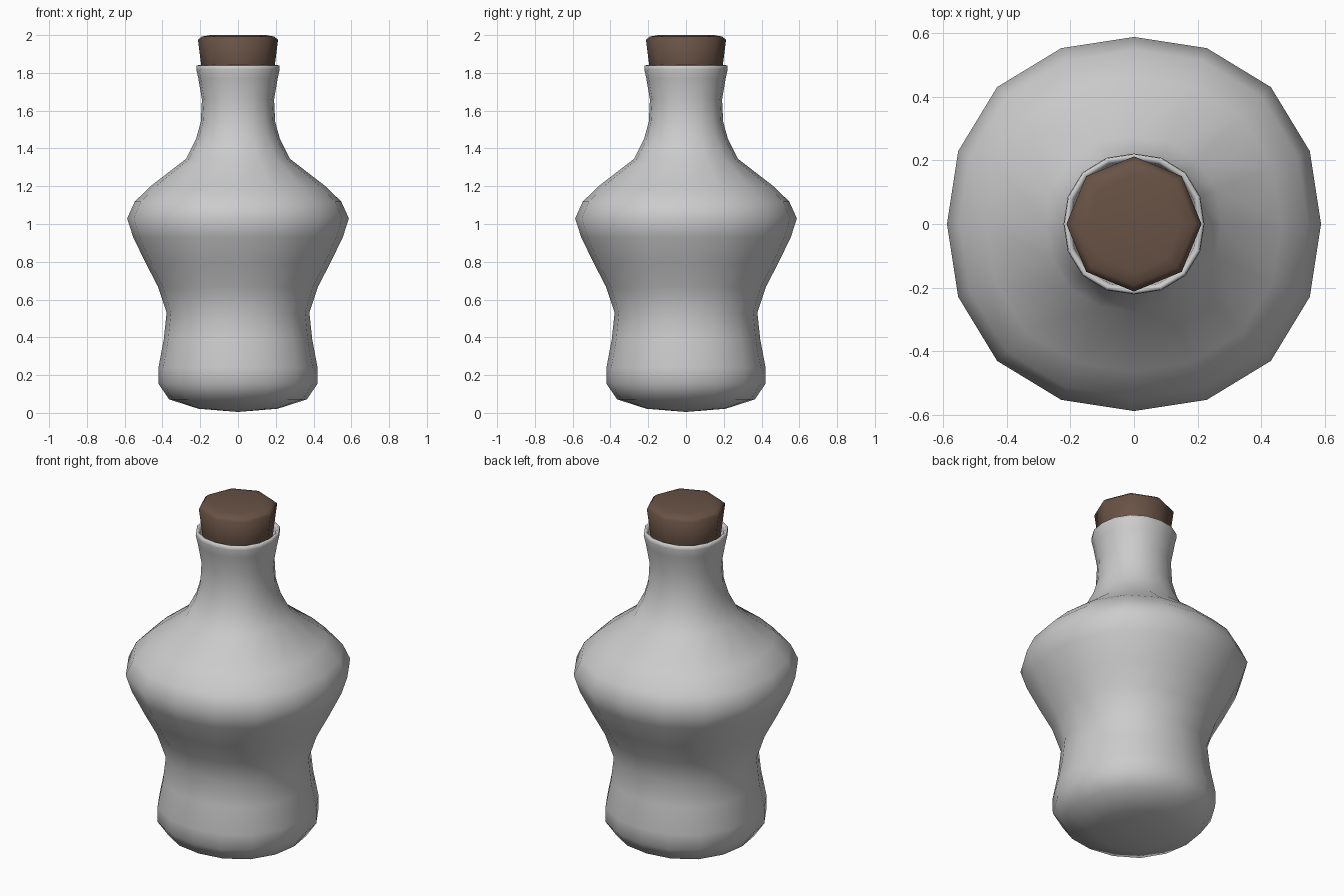
import bpy, bmesh, math

if "Cube" in bpy.data.objects:
    bpy.data.objects.remove(bpy.data.objects["Cube"])


def lathe(name, profile, sides, bulge=0.0, angle=180):
    """Spin (radius, z) points around z; a zero radius closes the end."""
    bm = bmesh.new()
    rings = []
    for r, z in profile:
        if r == 0:
            rings.append([bm.verts.new((0, 0, z))] * sides)
            continue
        ring = []
        for i in range(sides):
            a = 2 * math.pi * i / sides
            k = r * (1 + bulge * (1 - math.cos(4 * a)) / 2)
            ring.append(bm.verts.new((k * math.cos(a), k * math.sin(a), z)))
        rings.append(ring)
    for lo, hi in zip(rings, rings[1:]):
        for i in range(sides):
            j = (i + 1) % sides
            corners = list(dict.fromkeys((lo[i], lo[j], hi[j], hi[i])))
            bm.faces.new(corners)
    bmesh.ops.recalc_face_normals(bm, faces=bm.faces[:])
    mesh = bpy.data.meshes.new(name)
    bm.to_mesh(mesh)
    bm.free()
    ob = bpy.data.objects.new(name, mesh)
    bpy.context.collection.objects.link(ob)
    bpy.ops.object.select_all(action='DESELECT')
    ob.select_set(True)
    bpy.context.view_layer.objects.active = ob
    bpy.ops.object.shade_smooth_by_angle(angle=math.radians(angle))
    return ob


# Bottle: rounded base, pinched waist, wide shoulder, flared neck and lip
lathe("bottle", [
    (0, 0.005), (0.21, 0.022), (0.365, 0.072), (0.42, 0.153), (0.421, 0.24),
    (0.393, 0.39), (0.378, 0.53), (0.423, 0.667), (0.487, 0.79),
    (0.555, 0.93), (0.587, 1.03), (0.547, 1.118), (0.463, 1.2),
    (0.275, 1.345), (0.222, 1.45), (0.197, 1.54), (0.191, 1.66),
    (0.21, 1.77), (0.221, 1.82), (0.219, 1.838), (0.208, 1.842),
    (0.199, 1.825), (0.188, 1.75)], 16, bulge=0.035)

# Cork: eight-sided tapered stopper with a softened top edge
cork = lathe("cork", [
    (0, 1.7), (0.178, 1.7), (0.195, 1.842), (0.212, 1.975),
    (0.192, 1.992), (0.15, 2.0), (0, 2.0)], 8, angle=60)
brown = bpy.data.materials.new("cork_brown")
brown.diffuse_color = (0.14, 0.085, 0.06, 1)
brown.use_nodes = True
brown.node_tree.nodes["Principled BSDF"].inputs["Base Color"].default_value = brown.diffuse_color
cork.data.materials.append(brown)
